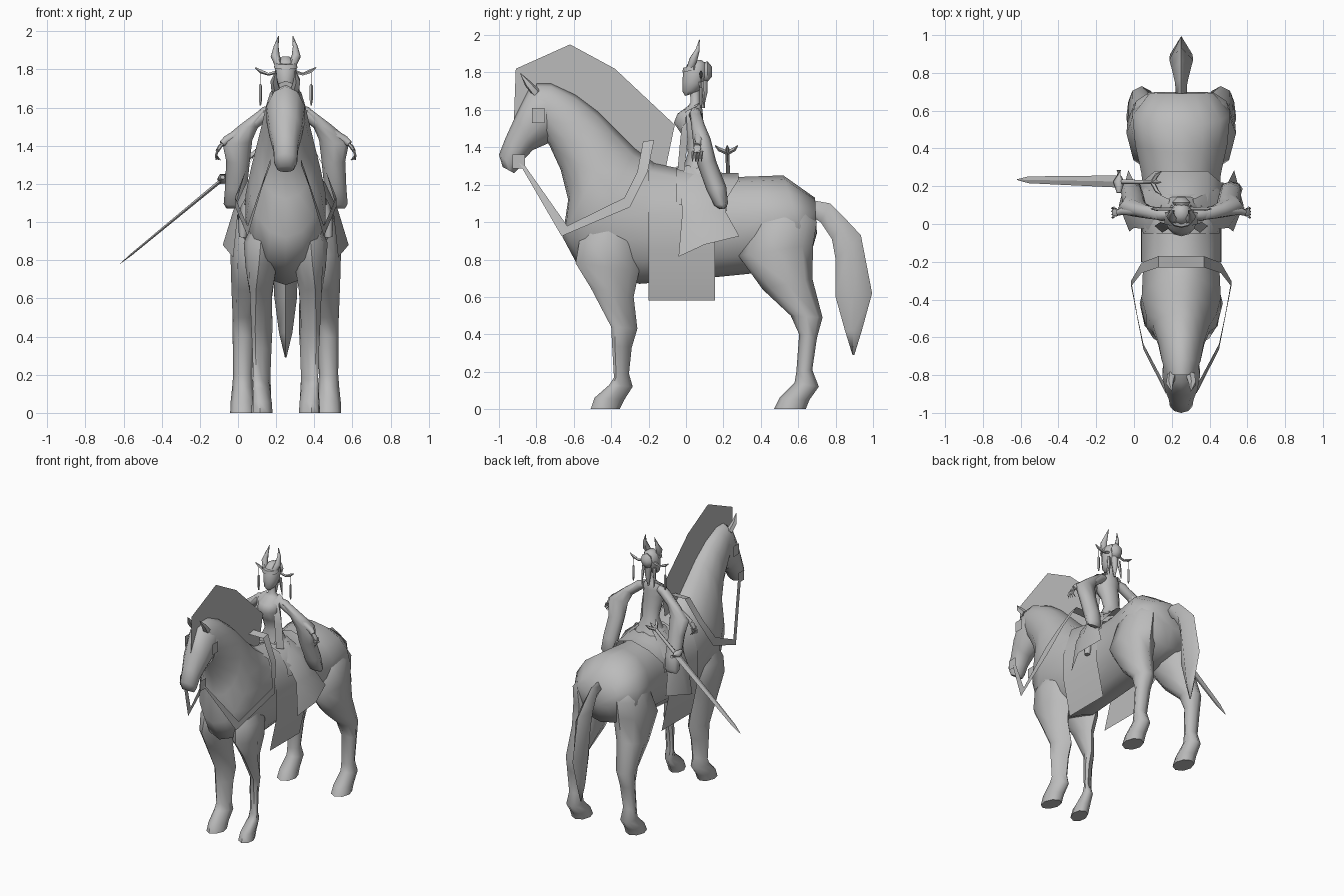
import bpy, bmesh, math
from mathutils import Vector

CX = 0.25          # the horse and rider sit on this plane of symmetry
GREY = bpy.data.materials.new("plain grey")
GREY.diffuse_color = (0.5, 0.5, 0.5, 1)


def finish(name, verts, faces, angle=45):
    bm = bmesh.new()
    vs = [bm.verts.new(v) for v in verts]
    for f in faces:
        bm.faces.new([vs[i] for i in f])
    bmesh.ops.recalc_face_normals(bm, faces=bm.faces)
    me = bpy.data.meshes.new(name)
    bm.to_mesh(me)
    bm.free()
    me.materials.append(GREY)
    ob = bpy.data.objects.new(name, me)
    bpy.context.collection.objects.link(ob)
    bpy.ops.object.select_all(action='DESELECT')
    ob.select_set(True)
    bpy.context.view_layer.objects.active = ob
    bpy.ops.object.shade_smooth_by_angle(angle=math.radians(angle))
    return ob


def skin(name, rings, angle=45, caps=True):
    n = len(rings[0])
    verts = [p for r in rings for p in r]
    faces = [(i * n + j, i * n + (j + 1) % n, (i + 1) * n + (j + 1) % n, (i + 1) * n + j)
             for i in range(len(rings) - 1) for j in range(n)]
    if caps:
        faces += [tuple(range(n)), tuple(range(len(verts) - n, len(verts)))]
    return finish(name, verts, faces, angle)


def loft(name, sections, sides=10, angle=45):
    """Section: (y1, z1, y2, z2, half width, optional x offset, optional x skew of the front)."""
    rings = []
    for s in sections:
        a, b = Vector((0, s[0], s[1])), Vector((0, s[2], s[3]))
        c = (a + b) / 2 + Vector((CX + (s[5] if len(s) > 5 else 0), 0, 0))
        h = (a - b) / 2 + Vector((s[6] if len(s) > 6 else 0, 0, 0))
        rings.append([c + h * math.cos(t) + Vector((s[4] * math.sin(t), 0, 0))
                      for t in (2 * math.pi * k / sides for k in range(sides))])
    return skin(name, rings, angle)


def tube(name, path, radii, sides=6, flat=1.0, angle=60):
    """Tapered tube; flat scales its thickness across the y axis."""
    pts = [Vector(p) for p in path]
    rings = []
    for i, p in enumerate(pts):
        t = (pts[min(i + 1, len(pts) - 1)] - pts[max(i - 1, 0)]).normalized()
        u = t.cross(Vector((0, 1, 0.01))).normalized()
        v = t.cross(u)
        rings.append([p + (u * math.cos(k) * flat + v * math.sin(k)) * radii[i]
                      for k in (2 * math.pi * j / sides for j in range(sides))])
    return skin(name, rings, angle)


def sheet(name, rows, angle=30):
    n = len(rows[0])
    faces = [(i * n + j, i * n + j + 1, (i + 1) * n + j + 1, (i + 1) * n + j)
             for i in range(len(rows) - 1) for j in range(n - 1)]
    return finish(name, [p for r in rows for p in r], faces, angle)


def off(s, x, y, z):
    return (CX + s * x, y, z)


# Horse body and neck, from rump to poll
loft("horse_body", [
    (.69, 1.13, .70, .94, .17), (.52, 1.25, .66, .80, .265), (.38, 1.245, .48, .74, .25),
    (.24, 1.24, .30, .72, .215), (.0, 1.25, .0, .69, .20), (-.15, 1.30, -.25, .67, .205),
    (-.27, 1.39, -.58, .77, .215), (-.37, 1.49, -.66, .92, .19), (-.47, 1.59, -.63, 1.12, .155),
    (-.59, 1.68, -.67, 1.28, .125), (-.72, 1.74, -.73, 1.41, .105),
    (-.80, 1.74, -.76, 1.46, .085)], 14, 60)

# Head
loft("horse_head", [
    (-.72, 1.73, -.68, 1.50, .09), (-.84, 1.71, -.74, 1.42, .105),
    (-.91, 1.57, -.82, 1.385, .09), (-.965, 1.45, -.87, 1.33, .068),
    (-1.0, 1.36, -.90, 1.28, .063), (-.98, 1.295, -.92, 1.262, .045)], 10, 60)

# Tail
loft("horse_tail", [
    (.66, 1.12, .67, 1.03, .03), (.77, 1.10, .72, 1.0, .032), (.86, 1.01, .78, .91, .05),
    (.935, .93, .80, .80, .063), (.995, .62, .80, .60, .06), (.94, .42, .85, .42, .035),
    (.90, .29, .89, .29, .004)], 4, 95)

# Mane panel above the neck
mane = [(-.92, 1.55), (-.91, 1.82), (-.62, 1.95), (-.38, 1.82), (-.06, 1.52), (-.11, 1.28),
        (-.4, 1.45), (-.7, 1.68)]
finish("mane", [(CX, y, z) for y, z in mane],
       [(0, 1, 2, 7), (7, 2, 3, 6), (6, 3, 4, 5)])

for s, side in ((-1, "left"), (1, "right")):
    # Legs
    loft("front_leg_" + side, [
        (-.50, 1.04, -.32, 1.04, .05, s * .11), (-.57, .90, -.27, .88, .09, s * .13),
        (-.59, .78, -.25, .74, .08, s * .13, s * .01),
        (-.51, .65, -.28, .60, .058, s * .13, s * .025),
        (-.40, .44, -.26, .43, .043, s * .125, s * .035),
        (-.395, .34, -.29, .33, .038, s * .125, s * .033),
        (-.385, .17, -.305, .19, .033, s * .125, s * .03),
        (-.41, .13, -.285, .12, .043, s * .125, s * .025),
        (-.49, .06, -.33, .05, .052, s * .125, s * .012),
        (-.51, 0, -.355, 0, .056, s * .125, s * .01)], 8, 60)
    loft("hind_leg_" + side, [
        (.46, 1.16, .64, 1.12, .05, s * .13), (.36, 1.0, .70, 1.0, .105, s * .165),
        (.28, .82, .68, .88, .125, s * .165),
        (.41, .64, .675, .70, .10, s * .185), (.56, .50, .73, .49, .068, s * .21),
        (.605, .40, .70, .38, .058, s * .22), (.59, .20, .675, .21, .05, s * .225),
        (.58, .14, .71, .12, .056, s * .225), (.50, .06, .66, .05, .064, s * .225),
        (.47, 0, .64, 0, .066, s * .225)], 8, 60)
    # Ears
    tube("horse_ear_" + side, [off(s, .05, -.80, 1.69), off(s, .06, -.845, 1.74),
         off(s, .05, -.885, 1.795)], [.025, .02, .002], 5)
    # Bridle plates
    for nm, x, y, z, h in (("cheek", .115, -.79, 1.57, .04), ("bit", .085, -.895, 1.325, .037)):
        sheet(nm + "_plate_" + side, [[off(s, x, y - .033, z - h), off(s, x, y + .033, z - h)],
                                      [off(s, x, y - .033, z + h), off(s, x, y + .033, z + h)]])
    # Rein ribbon
    rein = [(.08, -.90, 1.33, -.86, 1.30), (.20, -.665, .925, -.635, .98),
            (.265, -.30, 1.08, -.33, 1.13), (.21, -.205, 1.27, -.26, 1.27),
            (.12, -.17, 1.44, -.23, 1.43), (0, -.17, 1.44, -.23, 1.43)]
    sheet("rein_" + side, [[off(s, r[0], r[1], r[2]), off(s, r[0], r[3], r[4])] for r in rein])
    # Skirt drape over the thigh
    sheet("skirt_drape_" + side, [
        [off(s, .06, -.01, 1.30), off(s, .08, .07, 1.31), off(s, .06, .13, 1.30)],
        [off(s, .175, -.03, 1.19), off(s, .205, .07, 1.21), off(s, .17, .18, 1.20)],
        [off(s, .25, -.02, 1.05), off(s, .275, .09, 1.06), off(s, .245, .215, 1.05)],
        [off(s, .275, -.04, .815), off(s, .33, .10, .88), off(s, .28, .285, .925)]], 60)
    # Rider leg hidden under the skirt
    tube("rider_leg_" + side, [off(s, .08, .07, 1.26), off(s, .18, .06, 1.15),
         off(s, .22, .07, 1.0), off(s, .225, .07, .92)], [.05, .042, .03, .02], 6)
    # Arm
    tube("arm_" + side, [off(s, .06, .05, 1.59), off(s, .10, .05, 1.575), off(s, .20, .07, 1.49),
         off(s, .31, .07, 1.43), off(s, .335, .06, 1.41)], [.025, .035, .03, .022, .016], 8)
    # Hand with fingers
    tube("palm_" + side, [off(s, .32, .065, 1.42), off(s, .345, .06, 1.395),
         off(s, .36, .06, 1.37)], [.014, .022, .018], 6, .5)
    for k in range(4):
        y = .035 + k * .016
        tube("finger_%s_%d" % (side, k), [off(s, .355, y + .003, 1.38), off(s, .365, y, 1.35),
             off(s, .366 - .008 * k, y, 1.325)], [.007, .006, .002], 4)
    # Hanging sleeve
    loft("sleeve_" + side, [
        (.02, 1.585, .08, 1.585, .03, s * .11), (.03, 1.50, .10, 1.52, .05, s * .19),
        (.04, 1.41, .13, 1.45, .08, s * .255), (.06, 1.31, .16, 1.33, .062, s * .25),
        (.11, 1.17, .215, 1.19, .058, s * .26), (.15, 1.09, .225, 1.10, .06, s * .265),
        (.18, 1.07, .21, 1.07, .045, s * .265)], 8, 60)
    # Stole hanging from the shoulder
    sheet("stole_" + side, [
        [off(s, .045, .07, 1.635), off(s, .085, .06, 1.62)],
        [off(s, .05, -.01, 1.60), off(s, .09, .0, 1.59)],
        [off(s, .075, -.03, 1.45), off(s, .11, .01, 1.44)],
        [off(s, .10, -.045, 1.28), off(s, .14, -.01, 1.27)]], 60)
    # Headdress horn, side branch and dangling ornament
    tube("horn_" + side, [off(s, .035, .02, 1.82), off(s, .055, .04, 1.87),
         off(s, .05, .062, 1.92), off(s, .037, .072, 1.975)], [.02, .024, .013, .002], 6)
    tube("hair_pin_" + side, [off(s, .04, .08, 1.79), off(s, .09, .08, 1.775),
         off(s, .13, .08, 1.79), off(s, .16, .08, 1.81)], [.010, .008, .011, .003], 5)
    tube("ear_pendant_" + side, [off(s, .133, .08, 1.79), off(s, .133, .08, 1.725),
         off(s, .133, .08, 1.715), off(s, .133, .08, 1.64), off(s, .133, .08, 1.61)],
         [.002, .002, .009, .009, .004], 5)
    tube("hair_lock_" + side, [off(s, .045, .08, 1.75), off(s, .05, .09, 1.68),
         off(s, .05, .10, 1.61)], [.013, .01, .003], 5)

# Saddle blanket draped over the back
cross = [(-.155, .58), (-.212, .85), (-.21, 1.05), (-.14, 1.23), (0, 1.28),
         (.14, 1.23), (.21, 1.05), (.212, .85), (.155, .58)]
sheet("saddle_blanket", [[(CX + x, y, z + (.04 if y < -.1 and z > 1.2 else 0)) for x, z in cross]
                         for y in (-.2, 0, .155)], 60)
# Saddle
arch = [(-.225, 1.06), (-.21, 1.13), (-.14, 1.225), (0, 1.262),
        (.14, 1.225), (.21, 1.13), (.225, 1.06)]
sheet("saddle", [[(CX + x * w, y - (.06 if y > .25 and z < 1.2 else 0), z + d) for x, z in arch]
                 for y, w, d in ((-.05, .9, .035), (.08, 1, .03), (.2, 1, .0), (.28, 1, .0))], 60)

# Rider torso, hips to neck
loft("rider_torso", [
    (-.03, 1.19, .18, 1.19, .16), (-.02, 1.27, .15, 1.27, .105), (.01, 1.37, .11, 1.37, .06),
    (-.01, 1.45, .10, 1.45, .07), (-.065, 1.53, .09, 1.53, .08), (-.045, 1.58, .09, 1.58, .085),
    (.01, 1.62, .085, 1.62, .055), (.025, 1.64, .075, 1.64, .025),
    (.02, 1.71, .075, 1.71, .024)], 12, 60)
# Rider head, hair and bun
loft("rider_head", [
    (-.005, 1.675, .03, 1.685, .016), (-.02, 1.70, .07, 1.70, .04), (-.02, 1.75, .10, 1.74, .055),
    (-.015, 1.80, .115, 1.80, .06), (.005, 1.84, .105, 1.85, .05), (.03, 1.868, .08, 1.868, .018)],
    10, 60)
loft("hair_bun", [(.08, 1.85, .09, 1.74, .03), (.115, 1.86, .115, 1.75, .048),
                  (.14, 1.83, .14, 1.78, .025)], 8, 60)
tube("hair_tail", [(CX, .09, 1.76), (CX, .095, 1.69), (CX, .09, 1.61)], [.028, .022, .006], 6)
# Crown band
loft("crown_band", [(-.02, 1.80, .07, 1.82, .064), (-.015, 1.825, .07, 1.845, .06)], 10)

# Sword: blade, guard, grip and pommel along one slanted line
tip, heel = Vector((-.62, .235, .78)), Vector((-.08, .225, 1.225))
d = (heel - tip).normalized()
tube("sword_blade", [tip, tip + d * .08, heel], [.002, .018, .032], 4, .3, 20)
tube("sword_guard", [heel + Vector((0, -.06, .01)), heel, heel + Vector((0, .06, .01))],
     [.012, .03, .012], 6)
tube("sword_grip", [heel, heel + d * .13, heel + d * .24], [.014, .012, .012], 6)
top = heel + d * .23
for k, y in enumerate((-.065, 0, .055)):
    tube("sword_pommel_%d" % k, [top, top + d * .03 + Vector((0, y * .7, 0)),
         top + d * .06 + Vector((0, y, 0))], [.013, .011, .003], 5)
